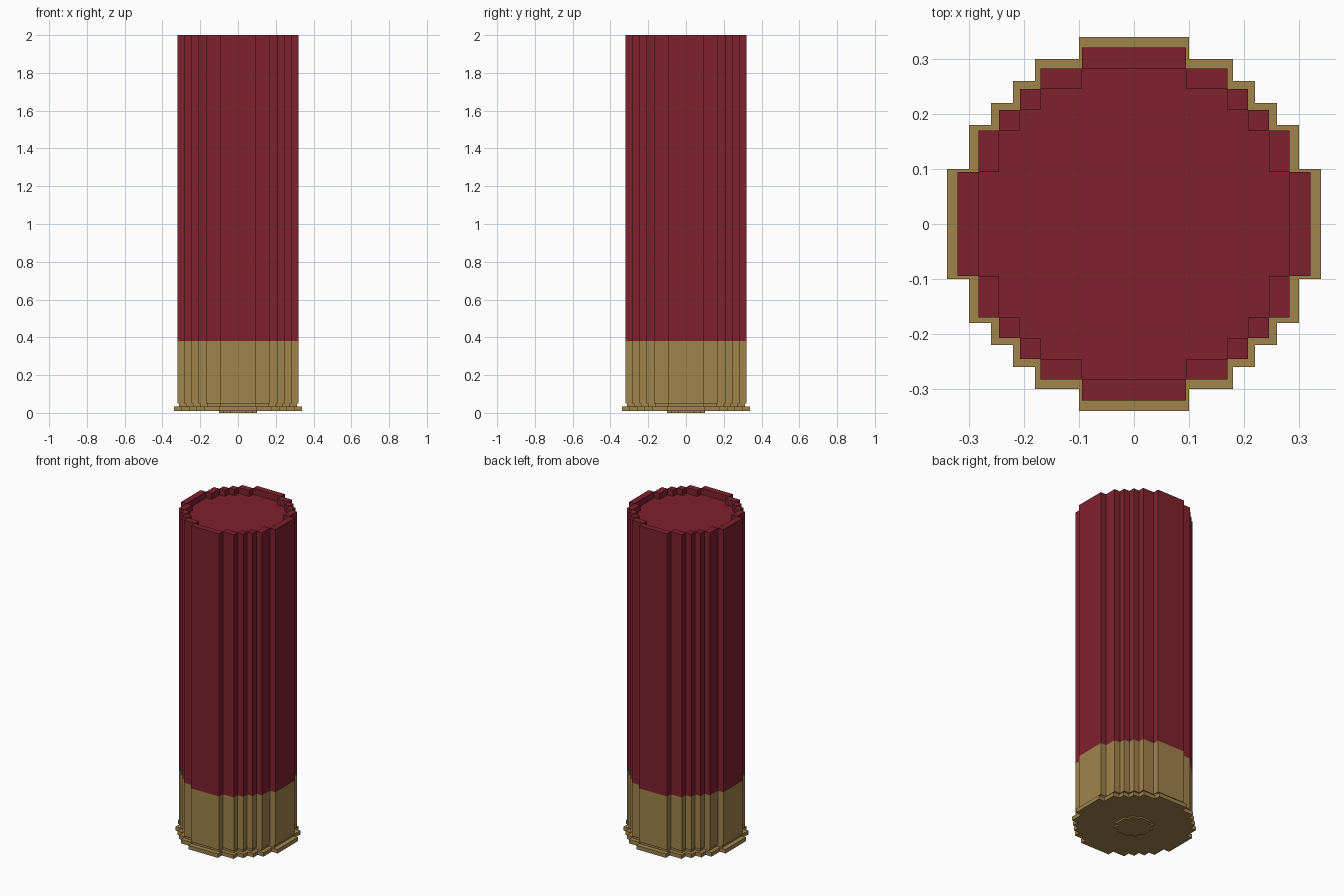
import bpy, bmesh

if "Cube" in bpy.data.objects:
    bpy.data.objects.remove(bpy.data.objects["Cube"])

# stepped-circle profiles in grid units: (reach, half width) of each step
OUTER = [(17, 5), (15, 9), (13, 11), (11, 13), (9, 15), (5, 17)]
INNER = [(15, 5), (13, 9), (11, 11), (9, 13), (5, 15)]
SMALL = [(5, 2), (4, 4), (2, 5)]


def material(name, color):
    m = bpy.data.materials.new(name)
    m.diffuse_color = (*color, 1)
    m.use_nodes = True
    m.node_tree.nodes["Principled BSDF"].inputs["Base Color"].default_value = m.diffuse_color
    return m


red = material("red_plastic", (0.212, 0.0155, 0.027))
brass = material("brass", (0.352, 0.228, 0.071))


def outline(steps, unit):
    """Full counter-clockwise outline made from one quadrant of steps."""
    quad = []
    for i, (a, b) in enumerate(steps):
        if i:
            quad.append((a, steps[i - 1][1]))
        quad.append((a, b))
    pts = []
    for _ in range(4):
        pts += [(x * unit, y * unit) for x, y in quad]
        quad = [(-y, x) for x, y in quad]
    return pts


def ring(bm, pts, z):
    return [bm.verts.new((x, y, z)) for x, y in pts]


def walls(bm, low, high):
    for i in range(len(low)):
        j = (i + 1) % len(low)
        bm.faces.new((low[i], low[j], high[j], high[i]))


def finish(bm, name, mat):
    mesh = bpy.data.meshes.new(name)
    bm.to_mesh(mesh)
    bm.free()
    mesh.materials.append(mat)
    obj = bpy.data.objects.new(name, mesh)
    bpy.context.collection.objects.link(obj)
    return obj


def prism(name, steps, unit, z0, z1, mat):
    bm = bmesh.new()
    pts = outline(steps, unit)
    low, high = ring(bm, pts, z0), ring(bm, pts, z1)
    walls(bm, low, high)
    bm.faces.new(low[::-1])
    bm.faces.new(high)
    return finish(bm, name, mat)


U = 0.0189          # grid unit of the tube
TOP, FLOOR, SEAM = 2.0, 1.9625, 0.38

# brass base: primer, flange, narrow groove and cup
prism("primer", SMALL, 0.02, 0.0, 0.01, brass)
prism("flange", OUTER, 0.02, 0.01, 0.034, brass)
prism("groove", OUTER, 0.0183, 0.034, 0.05, brass)
prism("brass_cup", OUTER, U, 0.05, SEAM, brass)

# red tube with a recessed end inside a raised stepped rim
bm = bmesh.new()
outer = outline(OUTER, U)
walls(bm, ring(bm, outer, SEAM), ring(bm, outer, TOP))
inner = outline(INNER, U)
floor = ring(bm, inner, FLOOR)
walls(bm, ring(bm, inner, TOP), floor)      # walls face inward
bm.faces.new(floor)
# rim top: one rectangle per step (x0, x1, y0, y1), turned to four sides
rects = [(15, 17, -5, 5), (13, 15, 5, 9), (11, 13, 9, 11),
         (9, 11, 11, 13), (5, 9, 13, 15)]
for x0, x1, y0, y1 in rects:
    corners = [(x0, y0), (x1, y0), (x1, y1), (x0, y1)]
    for _ in range(4):
        bm.faces.new(ring(bm, [(x * U, y * U) for x, y in corners], TOP))
        corners = [(-y, x) for x, y in corners]
bmesh.ops.remove_doubles(bm, verts=bm.verts, dist=0.0001)
finish(bm, "red_tube", red)
